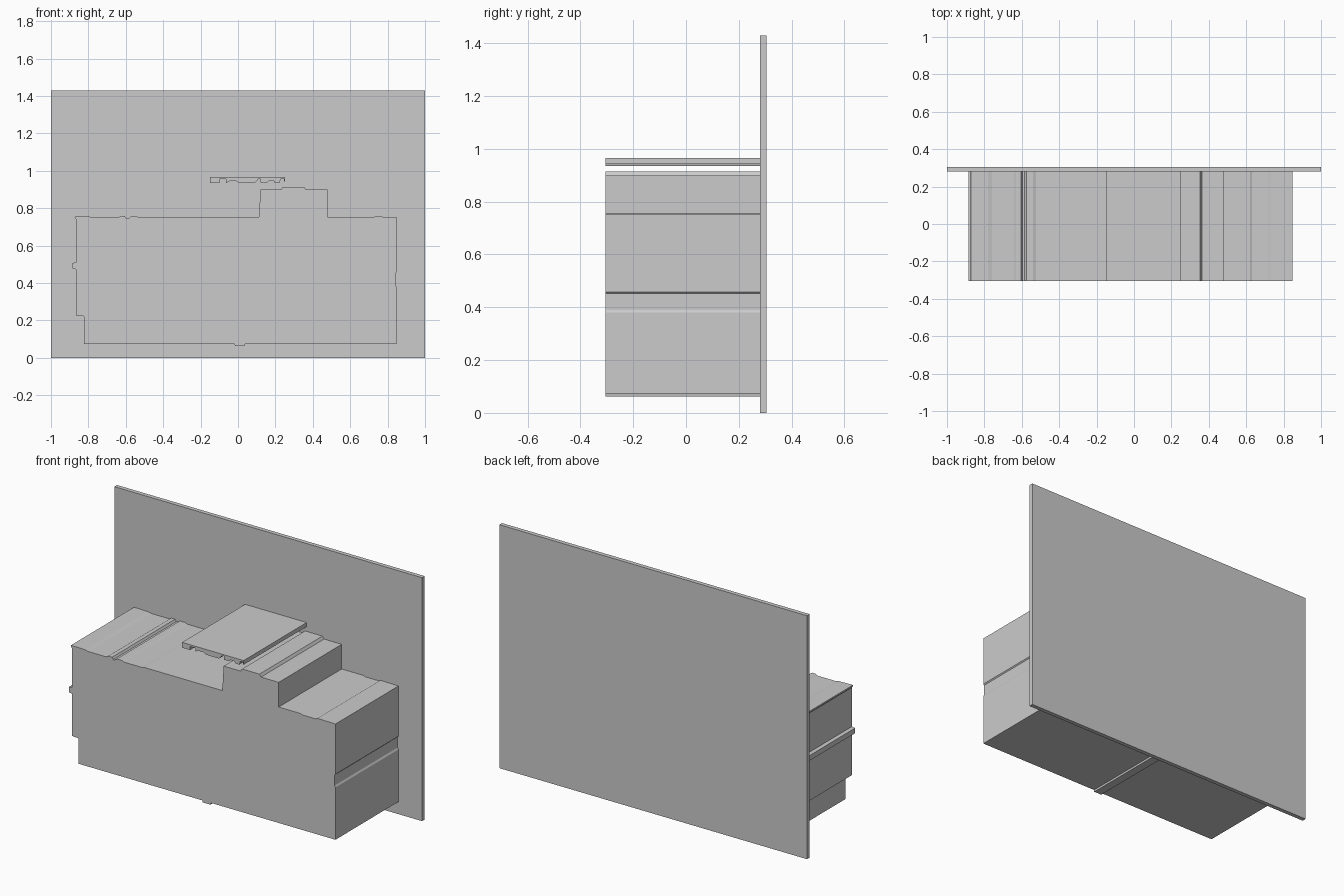
import bpy, bmesh

FRONT, PANEL_FRONT, BACK = -0.305, 0.28, 0.305


def extrude_profile(name, points, y0, y1):
    """Extrude an (x, z) outline along y into a closed solid."""
    bm = bmesh.new()
    face = bm.faces.new([bm.verts.new((x, y0, z)) for x, z in points])
    ext = bmesh.ops.extrude_face_region(bm, geom=[face])
    moved = [g for g in ext["geom"] if isinstance(g, bmesh.types.BMVert)]
    bmesh.ops.translate(bm, verts=moved, vec=(0, y1 - y0, 0))
    bmesh.ops.recalc_face_normals(bm, faces=bm.faces[:])
    mesh = bpy.data.meshes.new(name)
    bm.to_mesh(mesh)
    bm.free()
    obj = bpy.data.objects.new(name, mesh)
    bpy.context.collection.objects.link(obj)
    return obj


# upright back panel
extrude_profile("back_panel", [(-1, 0), (1, 0), (1, 1.43), (-1, 1.43)],
                PANEL_FRONT, BACK)

# main body: bottom tab, right groove, stepped top, left notches
bottom = [(-0.823, 0.073), (-0.018, 0.073), (-0.016, 0.062),
          (0.035, 0.062), (0.037, 0.073), (0.847, 0.073)]
right = [(0.847, 0.38), (0.841, 0.39), (0.841, 0.452), (0.847, 0.458),
         (0.847, 0.753)]
top = [(0.73, 0.755), (0.72, 0.749), (0.63, 0.749), (0.62, 0.754),
       (0.478, 0.754), (0.478, 0.899), (0.363, 0.899), (0.353, 0.914),
       (0.24, 0.914), (0.23, 0.899), (0.12, 0.899), (0.112, 0.753),
       (-0.40, 0.753), (-0.41, 0.749), (-0.525, 0.749), (-0.54, 0.755),
       (-0.575, 0.755), (-0.585, 0.745), (-0.597, 0.745), (-0.605, 0.757),
       (-0.63, 0.757), (-0.642, 0.749), (-0.76, 0.749), (-0.78, 0.754)]
left = [(-0.872, 0.756), (-0.873, 0.748), (-0.865, 0.74), (-0.865, 0.51),
        (-0.886, 0.507), (-0.886, 0.477), (-0.865, 0.473), (-0.865, 0.225),
        (-0.823, 0.222)]
extrude_profile("main_body", bottom + right + top + left, FRONT, PANEL_FRONT)

# floating slab with a toothed underside
teeth = [(-0.15, 0.935), (-0.098, 0.935), (-0.098, 0.955), (-0.063, 0.955),
         (-0.063, 0.935), (-0.045, 0.945), (-0.008, 0.945), (0.004, 0.935),
         (0.09, 0.935), (0.11, 0.957), (0.121, 0.957), (0.121, 0.937),
         (0.155, 0.937), (0.165, 0.947), (0.19, 0.947), (0.197, 0.935),
         (0.222, 0.935), (0.228, 0.955), (0.245, 0.955), (0.247, 0.942),
         (0.25, 0.942)]
extrude_profile("floating_slab", teeth + [(0.25, 0.966), (-0.15, 0.966)],
                FRONT, PANEL_FRONT)
